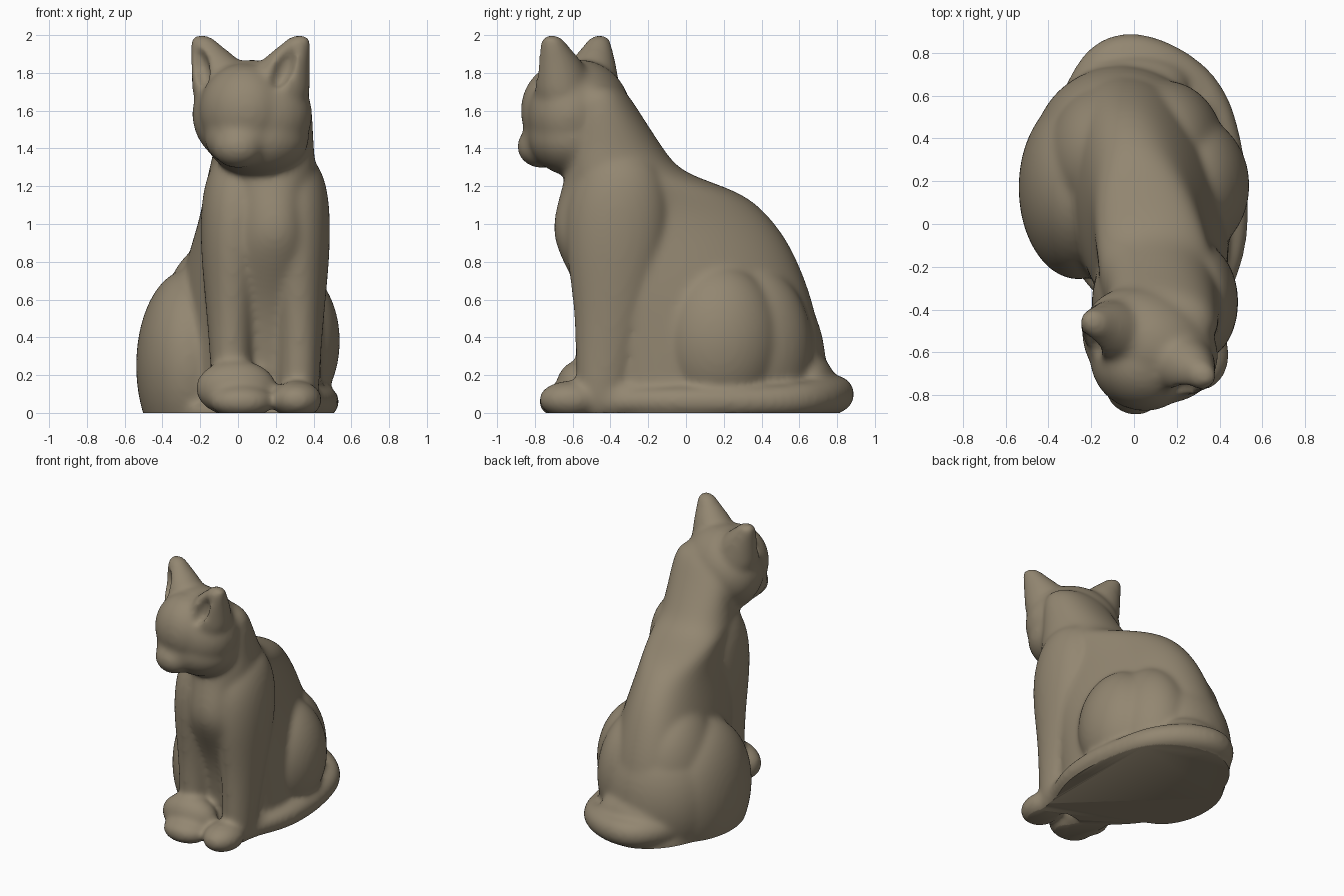
import bpy
import bmesh
from math import cos, sin, pi, radians
from mathutils import Matrix, Vector

default_cube = bpy.data.objects.get("Cube")
if default_cube:
    bpy.data.objects.remove(default_cube, do_unlink=True)

# The head is turned towards the cat's right
HEAD_FRAME = Matrix.Translation((0.075, -0.565, 0)) @ Matrix.Rotation(radians(-26), 4, "Z")
BODY_FRAME = Matrix.Identity(4)
parts = []


def add_object(name, mesh_builder, is_part=True):
    mesh = bpy.data.meshes.new(name)
    mesh_builder.to_mesh(mesh)
    mesh_builder.free()
    item = bpy.data.objects.new(name, mesh)
    bpy.context.collection.objects.link(item)
    if is_part:
        parts.append(item)
    return item


def select_only(items):
    bpy.ops.object.select_all(action="DESELECT")
    for item in items:
        item.select_set(True)
    bpy.context.view_layer.objects.active = items[0]


def blob(name, centre, radii, frame=BODY_FRAME, lean=0, is_part=True):
    """Ellipsoid, optionally leaning sideways."""
    builder = bmesh.new()
    placing = (frame @ Matrix.Translation(centre) @ Matrix.Rotation(lean, 4, "Y")
               @ Matrix.Diagonal((*radii, 1)))
    bmesh.ops.create_uvsphere(builder, u_segments=40, v_segments=24, radius=1, matrix=placing)
    return add_object(name, builder, is_part)


def loft(name, rings, frame=BODY_FRAME, fullness=1.0, slant=0.0, sides=24):
    """Stack of level oval rings (x, y, z, x radius, y radius), smoothed."""
    builder = bmesh.new()
    previous = None
    for x, y, z, rx, ry in rings:
        ring = []
        for step in range(sides):
            angle = 2 * pi * step / sides
            c, s = cos(angle), sin(angle)
            dx = rx * abs(c) ** fullness * (1 if c > 0 else -1)
            dy = ry * abs(s) ** fullness * (1 if s > 0 else -1)
            py = y + dy
            ring.append(builder.verts.new(frame @ Vector((x + dx + slant * py, py, z))))
        if previous:
            for i in range(sides):
                j = (i + 1) % sides
                builder.faces.new((previous[i], previous[j], ring[j], ring[i]))
        else:
            builder.faces.new(ring[::-1])
        previous = ring
    builder.faces.new(previous)
    bmesh.ops.recalc_face_normals(builder, faces=builder.faces)
    item = add_object(name, builder)
    select_only([item])
    item.modifiers.new("round", "SUBSURF").levels = 2
    bpy.ops.object.modifier_apply(modifier="round")


def tube(name, points):
    """Tapered tube along (x, y, z, radius) points."""
    curve = bpy.data.curves.new(name, "CURVE")
    curve.dimensions = "3D"
    curve.bevel_depth = 1
    curve.bevel_resolution = 6
    curve.use_fill_caps = True
    spline = curve.splines.new("NURBS")
    spline.points.add(len(points) - 1)
    for point, (x, y, z, radius) in zip(spline.points, points):
        point.co = (x, y, z, 1)
        point.radius = radius
    spline.order_u = 3
    spline.use_endpoint_u = True
    item = bpy.data.objects.new(name, curve)
    bpy.context.collection.objects.link(item)
    select_only([item])
    bpy.ops.object.convert(target="MESH")
    parts.append(bpy.context.view_layer.objects.active)


# Torso and neck: height, chest line, spine line, half width
torso_profile = [
    (-0.08, -0.46, 0.74, 0.37), (0.1, -0.46, 0.74, 0.38), (0.3, -0.48, 0.73, 0.38),
    (0.55, -0.53, 0.69, 0.37), (0.75, -0.63, 0.62, 0.34), (0.92, -0.715, 0.54, 0.3),
    (1.06, -0.7, 0.43, 0.27), (1.16, -0.67, 0.31, 0.27), (1.23, -0.65, 0.11, 0.28),
    (1.29, -0.64, -0.04, 0.28), (1.4, -0.62, -0.12, 0.26), (1.6, -0.6, -0.25, 0.25),
    (1.76, -0.58, -0.35, 0.21)]
loft("torso", [(0.07, (front + back) / 2, z, half, (back - front) / 2)
               for z, front, back, half in torso_profile], fullness=0.92, slant=-0.18)

# Flat footing under the body
loft("footing", [(0.06, 0.16, z, 0.45, 0.64) for z in (-0.1, -0.05, 0.03, 0.05)], slant=-0.14)

# Haunches, hips and hind foot
blob("right_haunch", (-0.26, 0.17, 0.25), (0.28, 0.43, 0.51))
blob("right_hip", (-0.13, 0.3, 0.4), (0.29, 0.36, 0.5))
blob("hips", (-0.06, 0.35, 0.25), (0.41, 0.39, 0.52))
blob("left_haunch", (0.26, 0.18, 0.38), (0.28, 0.33, 0.41))
blob("left_hip", (0.15, 0.32, 0.34), (0.28, 0.35, 0.46))
blob("left_hind_foot", (0.34, -0.28, 0.07), (0.1, 0.28, 0.11))

# Front legs flowing up into the shoulders: half spacing, y, z, radii
leg_rings = [(0.17, -0.46, -0.06, 0.11, 0.12), (0.18, -0.43, 0.25, 0.11, 0.155),
             (0.18, -0.39, 0.55, 0.135, 0.2), (0.17, -0.37, 0.85, 0.175, 0.27),
             (0.155, -0.36, 1.08, 0.19, 0.28), (0.14, -0.35, 1.24, 0.18, 0.24),
             (0.11, -0.35, 1.38, 0.14, 0.17)]
for side, label in ((-1, "right"), (1, "left")):
    loft(label + "_front_leg", [(0.145 + side * x, *rest) for x, *rest in leg_rings])

# Front paws
blob("right_paw", (-0.01, -0.56, 0.13), (0.215, 0.13, 0.15))
blob("right_toes", (0.02, -0.65, 0.06), (0.17, 0.13, 0.09))
blob("left_paw", (0.31, -0.61, 0.07), (0.135, 0.17, 0.1))

# Tail curled along the left side, with its root easing into the back
blob("tail_root", (0, 0.66, 0.15), (0.26, 0.13, 0.16))
tube("tail", [(-0.24, 0.58, 0.1, 0.1), (-0.18, 0.73, 0.1, 0.1), (-0.03, 0.81, 0.1, 0.1),
              (0.18, 0.74, 0.09, 0.1), (0.35, 0.6, 0.07, 0.09), (0.43, 0.37, 0.06, 0.08),
              (0.46, 0.13, 0.06, 0.08), (0.45, -0.1, 0.06, 0.08), (0.39, -0.3, 0.06, 0.07),
              (0.33, -0.52, 0.05, 0.05)])

# Head: skull, flat brow, wedge of cheeks narrowing to the muzzle
blob("skull", (0, 0, 1.58), (0.33, 0.26, 0.29), HEAD_FRAME)
blob("brow", (0, -0.1, 1.6), (0.24, 0.215, 0.25), HEAD_FRAME)
blob("jaw", (0.03, 0, 1.46), (0.28, 0.25, 0.21), HEAD_FRAME)
blob("cheeks", (0, -0.13, 1.46), (0.2, 0.18, 0.16), HEAD_FRAME)
blob("muzzle", (0.02, -0.21, 1.41), (0.14, 0.13, 0.115), HEAD_FRAME)

# Ears with hollow fronts
ear_rings = [(0.13, -0.01, 1.6, 0.2), (0.155, -0.015, 1.75, 0.18), (0.195, -0.02, 1.85, 0.145),
             (0.245, -0.02, 1.92, 0.1), (0.28, -0.02, 1.97, 0.07), (0.29, -0.02, 2, 0.05)]
ear_hollows = []
for side, label in ((-1, "right"), (1, "left")):
    loft(label + "_ear", [(side * x, y, z, r, r * 0.85) for x, y, z, r in ear_rings], HEAD_FRAME)
    hollow = blob(label + "_ear_hollow", (side * 0.25, -0.145, 1.84), (0.055, 0.085, 0.13),
                  HEAD_FRAME, side * 0.35, is_part=False)
    hollow.hide_render = True
    ear_hollows.append(hollow)

# Fuse the parts into one soft sculpted surface
select_only(parts)
bpy.ops.object.join()
cat = bpy.context.view_layer.objects.active
cat.name = "sitting_cat"


def fuse():
    remesh = cat.modifiers.new("fuse", "REMESH")
    remesh.mode = "VOXEL"
    remesh.voxel_size = 0.015
    bpy.ops.object.modifier_apply(modifier="fuse")


fuse()
for hollow in ear_hollows:
    cut = cat.modifiers.new("hollow", "BOOLEAN")
    cut.operation = "DIFFERENCE"
    cut.object = hollow
    bpy.ops.object.modifier_apply(modifier="hollow")
    bpy.data.objects.remove(hollow, do_unlink=True)
fuse()
soften = cat.modifiers.new("soften", "SMOOTH")
soften.factor = 0.5
soften.iterations = 18
bpy.ops.object.modifier_apply(modifier="soften")

# Flat base
builder = bmesh.new()
builder.from_mesh(cat.data)
bmesh.ops.bisect_plane(builder, geom=builder.verts[:] + builder.edges[:] + builder.faces[:],
                       plane_co=(0, 0, 0), plane_no=(0, 0, 1), clear_inner=True)
bmesh.ops.holes_fill(builder, edges=[e for e in builder.edges if e.is_boundary], sides=0)
bmesh.ops.recalc_face_normals(builder, faces=builder.faces)
builder.to_mesh(cat.data)
builder.free()

# Single stone colour
stone = bpy.data.materials.new("warm_grey_stone")
stone.use_nodes = True
colour = (0.29, 0.24, 0.165, 1)
stone.diffuse_color = colour
stone.node_tree.nodes["Principled BSDF"].inputs["Base Color"].default_value = colour
cat.data.materials.clear()
cat.data.materials.append(stone)
select_only([cat])
bpy.ops.object.shade_smooth_by_angle(angle=radians(50))
